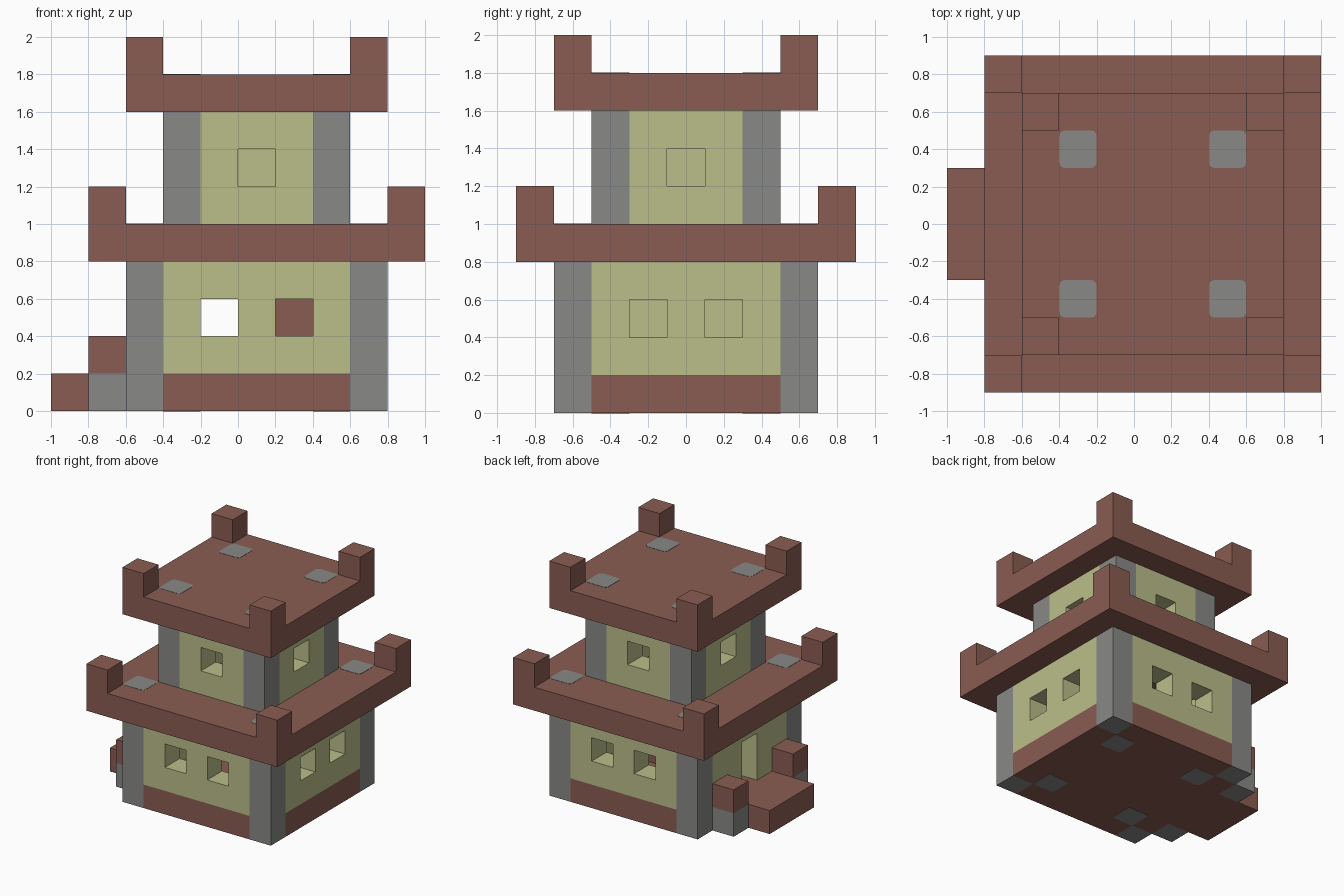
import bpy, bmesh
from mathutils import Vector, Matrix

cube = bpy.data.objects.get("Cube")
if cube:
    bpy.data.objects.remove(cube, do_unlink=True)


def material(name, rgb):
    m = bpy.data.materials.new(name)
    m.use_nodes = True
    m.diffuse_color = (*rgb, 1)
    m.node_tree.nodes["Principled BSDF"].inputs["Base Color"].default_value = (*rgb, 1)
    return m


BRICK = material("red_brick", (0.254, 0.107, 0.084))
PLASTER = material("yellow_plaster", (0.497, 0.515, 0.254))
STONE = material("grey_stone", (0.25, 0.25, 0.242))


def boxes(name, mat, *spans):
    """One object made of boxes, each given as (x0, x1, y0, y1, z0, z1)."""
    bm = bmesh.new()
    for s in spans:
        lo, hi = Vector(s[0::2]), Vector(s[1::2])
        place = Matrix.Translation((lo + hi) / 2) @ Matrix.Diagonal((*(hi - lo), 1))
        bmesh.ops.create_cube(bm, size=1, matrix=place)
    mesh = bpy.data.meshes.new(name)
    bm.to_mesh(mesh)
    bm.free()
    mesh.materials.append(mat)
    ob = bpy.data.objects.new(name, mesh)
    bpy.context.collection.objects.link(ob)
    return ob


def wall(name, span, *openings):
    """Plaster panel with openings cut through it."""
    ob = boxes(name, PLASTER, span)
    cutter = boxes(name + "_cutter", PLASTER, *openings)
    cutter.hide_render = True
    mod = ob.modifiers.new("openings", 'BOOLEAN')
    mod.operation, mod.solver, mod.object = 'DIFFERENCE', 'EXACT', cutter
    bpy.context.view_layer.objects.active = ob
    bpy.ops.object.modifier_apply(modifier=mod.name)
    bpy.data.objects.remove(cutter, do_unlink=True)


U = 0.2    # block size
CX = 0.1   # tower axis


def corners(hx, z0, z1):
    """Four square blocks in the corners of a square of half width hx."""
    return [(CX + sx * (hx - U / 2) - U / 2, CX + sx * (hx - U / 2) + U / 2,
             sy * (hx - U / 2) - U / 2, sy * (hx - U / 2) + U / 2, z0, z1)
            for sx in (-1, 1) for sy in (-1, 1)]


def inlays(name, hx, z):
    """Thin stone squares with softened corners."""
    ob = boxes(name, STONE, *corners(hx, z - 0.002, z + 0.002))
    bm = bmesh.new()
    bm.from_mesh(ob.data)
    upright = [e for e in bm.edges if abs(e.verts[0].co.z - e.verts[1].co.z) > 0.001]
    bmesh.ops.bevel(bm, geom=upright, offset=0.03, segments=3, profile=0.5, affect='EDGES')
    bm.to_mesh(ob.data)
    bm.free()


def storey(name, h, z0, z1, across, win_z, door=False):
    """Four walls between the pillars; across = window centres from the axis."""
    i = h - U
    a, b = win_z
    for side, s in (("front", -1), ("back", 1)):
        y0, y1 = sorted((s * i, s * h))
        wall(f"{name}_{side}_wall", (CX - i, CX + i, y0, y1, z0, z1),
             *[(CX + c - U / 2, CX + c + U / 2, y0 - U, y1 + U, a, b) for c in across])
    for side, s in (("right", -1), ("left", 1)):
        x0, x1 = sorted((CX + s * i, CX + s * h))
        if door and s < 0:
            holes = [(x0 - U, x1 + U, -U / 2, U / 2, z0 - U, b)]
        else:
            holes = [(x0 - U, x1 + U, c - U / 2, c + U / 2, a, b) for c in across]
        wall(f"{name}_{side}_wall", (x0, x1, -i, i, z0, z1), *holes)


def roof(name, h, z):
    """Flat slab with an upright block on every corner."""
    boxes(name + "_slab", BRICK, (CX - h, CX + h, -h, h, z, z + U))
    boxes(name + "_corner_blocks", BRICK, *corners(h, z + U, z + 2 * U))


# Lower storey
boxes("floor", BRICK, (-0.4, 0.6, -0.7, 0.7, 0, U),
      (-0.6, -0.4, -0.5, 0.5, 0, U), (0.6, 0.8, -0.5, 0.5, 0, U))
boxes("lower_pillars", STONE, *corners(0.7, 0, 0.8))
storey("lower", 0.7, U, 0.8, (-U, U), (0.4, 0.6), door=True)
boxes("inner_block", BRICK, (0.2, 0.4, -0.1, 0.1, U, 0.8))
roof("lower_roof", 0.9, 0.8)

# Upper storey
boxes("upper_pillars", STONE, *corners(0.5, 1.0, 1.6))
storey("upper", 0.5, 1.0, 1.6, (0,), (1.2, 1.4))
boxes("upper_core", PLASTER, (0, 0.2, -0.1, 0.1, 1.0, 1.6))
roof("upper_roof", 0.7, 1.6)

# Stone inlays where the pillars meet the roofs and the underside
inlays("lower_roof_inlays", 0.7, 1.0)
inlays("upper_roof_inlays", 0.5, 1.8)
inlays("underside_inlays", 0.5, 0.0)

# Entrance step with a post on each side
boxes("entrance_step", BRICK, (-1, -0.6, -0.3, 0.3, 0, U))
for side, s in (("front", -1), ("back", 1)):
    y0, y1 = sorted((s * 0.3, s * 0.5))
    boxes(f"{side}_post_base", STONE, (-0.8, -0.6, y0, y1, 0, U))
    boxes(f"{side}_post_cap", BRICK, (-0.8, -0.6, y0, y1, U, 2 * U))
